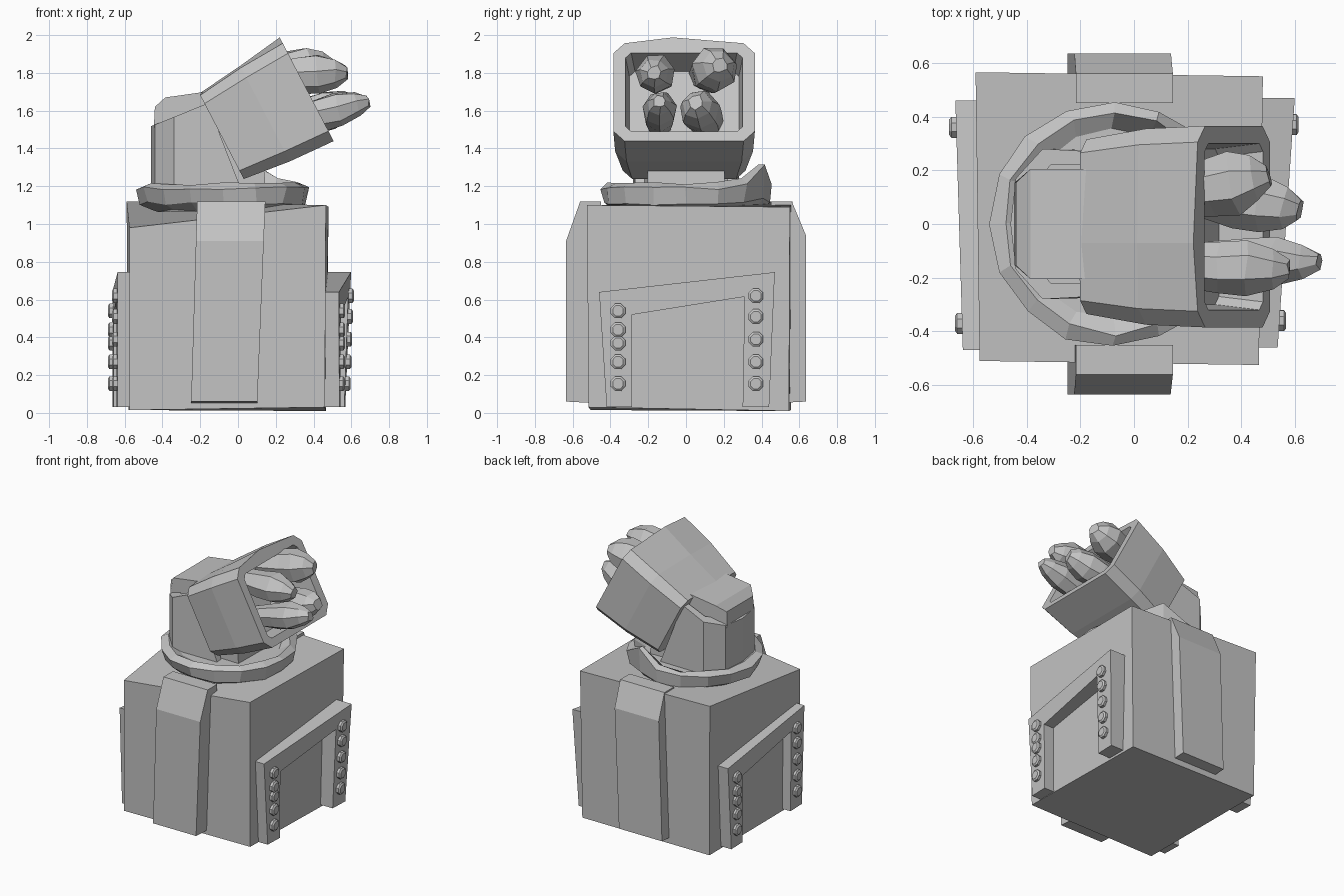
import bpy, bmesh, math, random
from mathutils import Vector

if "Cube" in bpy.data.objects:
    bpy.data.objects.remove(bpy.data.objects["Cube"])

random.seed(4)
grey = bpy.data.materials.new("plain grey")
grey.diffuse_color = (0.55, 0.55, 0.55, 1)
grey.use_nodes = True
grey.node_tree.nodes["Principled BSDF"].inputs["Base Color"].default_value = grey.diffuse_color


def loft(name, sections, jitter=0.0):
    """Skin a list of equal-length point rings and cap both ends."""
    bm = bmesh.new()
    rings = []
    for sec in sections:
        ring = []
        for p in sec:
            p = Vector(p)
            if jitter:
                p += Vector([random.uniform(-jitter, jitter) for _ in range(3)])
            ring.append(bm.verts.new(p))
        rings.append(ring)
    n = len(rings[0])
    for a, b in zip(rings, rings[1:]):
        for i in range(n):
            j = (i + 1) % n
            bm.faces.new((a[i], a[j], b[j], b[i]))
    bm.faces.new(rings[0])
    bm.faces.new(rings[-1][::-1])
    bmesh.ops.recalc_face_normals(bm, faces=bm.faces)
    me = bpy.data.meshes.new(name)
    bm.to_mesh(me)
    bm.free()
    me.materials.append(grey)
    ob = bpy.data.objects.new(name, me)
    bpy.context.collection.objects.link(ob)
    return ob


# Base block, with one lower front corner
loft("base_block", [
    [(-0.575, -0.505, 0.015), (0.46, -0.515, 0.03), (0.465, 0.545, 0.01), (-0.58, 0.555, 0.015)],
    [(-0.575, -0.51, 0.98), (0.465, -0.525, 1.10), (0.48, 0.55, 1.09), (-0.59, 0.565, 1.12)]])

# Front and back buttresses with sloped tops
for name, s in (("front_buttress", -1), ("back_buttress", 1)):
    yi, yo, zt = s * 0.45, s * 0.635, 0.91 if s < 0 else 0.94
    yt = s * 0.56
    profile = [(yi, 0.05), (yo, 0.06), (yo, zt), (yt, 1.12), (yi, 1.12)]
    left = [(-0.25 + 0.03 * z, y, z) for y, z in profile]
    right = [(0.10 + 0.04 * z, y, z) for y, z in profile]
    loft(name, [left, right])


# Side frames: tapered arch with a column of rivets down each leg
U_SHAPE = [(-0.42, 0.03), (-0.46, 0.64), (0.47, 0.745), (0.44, 0.03),
           (0.30, 0.03), (0.31, 0.615), (-0.285, 0.52), (-0.285, 0.03)]


def side_frame(name, side, x_in, depth):
    def ring(fx):
        return [(side * fx(y, z), side * y, z) for y, z in U_SHAPE]
    loft(name, [ring(lambda y, z: x_in), ring(depth)])
    columns = ((-0.36, (0.155, 0.27, 0.37, 0.44, 0.54)),
               (0.37, (0.155, 0.27, 0.39, 0.51, 0.62)))
    for y, heights in columns:
        for z in heights:
            x = depth(y, z)
            rings = []
            for dx, r in ((-0.01, 0.042), (0.018, 0.042), (0.026, 0.03)):
                rings.append([(side * (x + dx),
                               side * y + r * math.cos(k * math.pi / 4 + 0.4),
                               z + r * math.sin(k * math.pi / 4 + 0.4)) for k in range(8)])
            loft(name + "_rivet", rings)


side_frame("right_frame", 1, 0.44, lambda y, z: 0.535 + 0.035 * (y + 0.46) + 0.045 * z * (y + 0.46))
side_frame("left_frame", -1, 0.55, lambda y, z: 0.665 - 0.03 * (y + 0.45))

# Turntable ring, uneven, with one torn edge lifted at the back
N = 16
rings = []
for r, z, lift in ((0.38, 1.07, 0), (0.44, 1.11, 0.03), (0.46, 1.19, 0.13),
                   (0.41, 1.215, 0.10), (0.35, 1.18, 0)):
    ring = []
    for k in range(N):
        a = 2 * math.pi * k / N
        up = lift * max(0, 1 - abs(a - 3 * math.pi / 8) / 0.5)
        ring.append((-0.075 + r * math.cos(a), r * math.sin(a), z + up))
    rings.append(ring)
loft("turntable_ring", rings, 0.009)

# Neck cradle: C-shaped wall, rising towards the head
outer = [(0.03, -0.27), (-0.34, -0.28), (-0.44, -0.17), (-0.46, 0),
         (-0.44, 0.17), (-0.34, 0.28), (0.03, 0.27)]
inner = [(0.03, 0.22), (-0.31, 0.22), (-0.38, 0.14), (-0.39, 0),
         (-0.38, -0.14), (-0.31, -0.22), (0.03, -0.22)]
low, high = [], []
for x, y in outer + inner:
    low.append((x, y, 1.15))
    high.append((-0.16, y, 1.64) if x > 0 else (x, y, 1.55 + 0.4 * (x + 0.38)))
loft("neck_cradle", [low, high])

# Neck core block between the cradle walls
core = [(0.15, 1.15), (-0.38, 1.15), (-0.445, 1.52), (-0.44, 1.62), (-0.385, 1.67), (-0.10, 1.71), (0.12, 1.5)]
loft("neck_core", [[(x, y * (0.75 if x < -0.4 else 1), z) for x, z in core]
                   for y in (-0.205, 0.205)])

# Tilted launcher box with a recessed mouth
ANG = math.radians(27.5)
C, S = math.cos(ANG), math.sin(ANG)


def box_ring(u, w, h, c, ridge=0.0):
    """Chamfered rectangle across the box axis at distance u."""
    pts = [(-w + c, -h), (0, -h), (w - c, -h), (w, -h + c), (w, h - c), (w - c, h),
           (-0.06, h + ridge), (-w + c, h), (-w, h - c), (-w, -h + c)]
    return [(-0.085 + u * C - v * S, y - 0.01, 1.46 + u * S + v * C) for y, v in pts]


loft("launcher_box", [
    box_ring(0.0, 0.325, 0.25, 0.05, 0.01),
    box_ring(0.26, 0.365, 0.28, 0.06, 0.01),
    box_ring(0.515, 0.375, 0.292, 0.06, 0.035),
    box_ring(0.515, 0.31, 0.235, 0.03),
    box_ring(0.34, 0.29, 0.215, 0.03)])

# Four stubby rockets poking out of the mouth
ROCKETS = [((0.10, -0.15, 1.78), (0.575, -0.17, 1.80), 0.105),
           ((0.10, 0.10, 1.78), (0.50, 0.18, 1.84), 0.12),
           ((0.20, -0.14, 1.52), (0.69, -0.14, 1.65), 0.095),
           ((0.20, 0.12, 1.52), (0.62, 0.05, 1.645), 0.11)]
for base, tip, rad in ROCKETS:
    b, t = Vector(base), Vector(tip)
    d = (t - b).normalized()
    sx = d.cross(Vector((0, 0, 1))).normalized()
    sz = sx.cross(d)
    rings = []
    for f, k in ((0, 0.7), (0.45, 0.95), (0.68, 1.0), (0.88, 0.72), (1.0, 0.35)):
        rings.append([b.lerp(t, f) + rad * k * (math.cos(a) * sx + math.sin(a) * sz)
                      for a in [2 * math.pi * i / 7 + 0.2 for i in range(7)]])
    loft("rocket", rings, 0.006)
